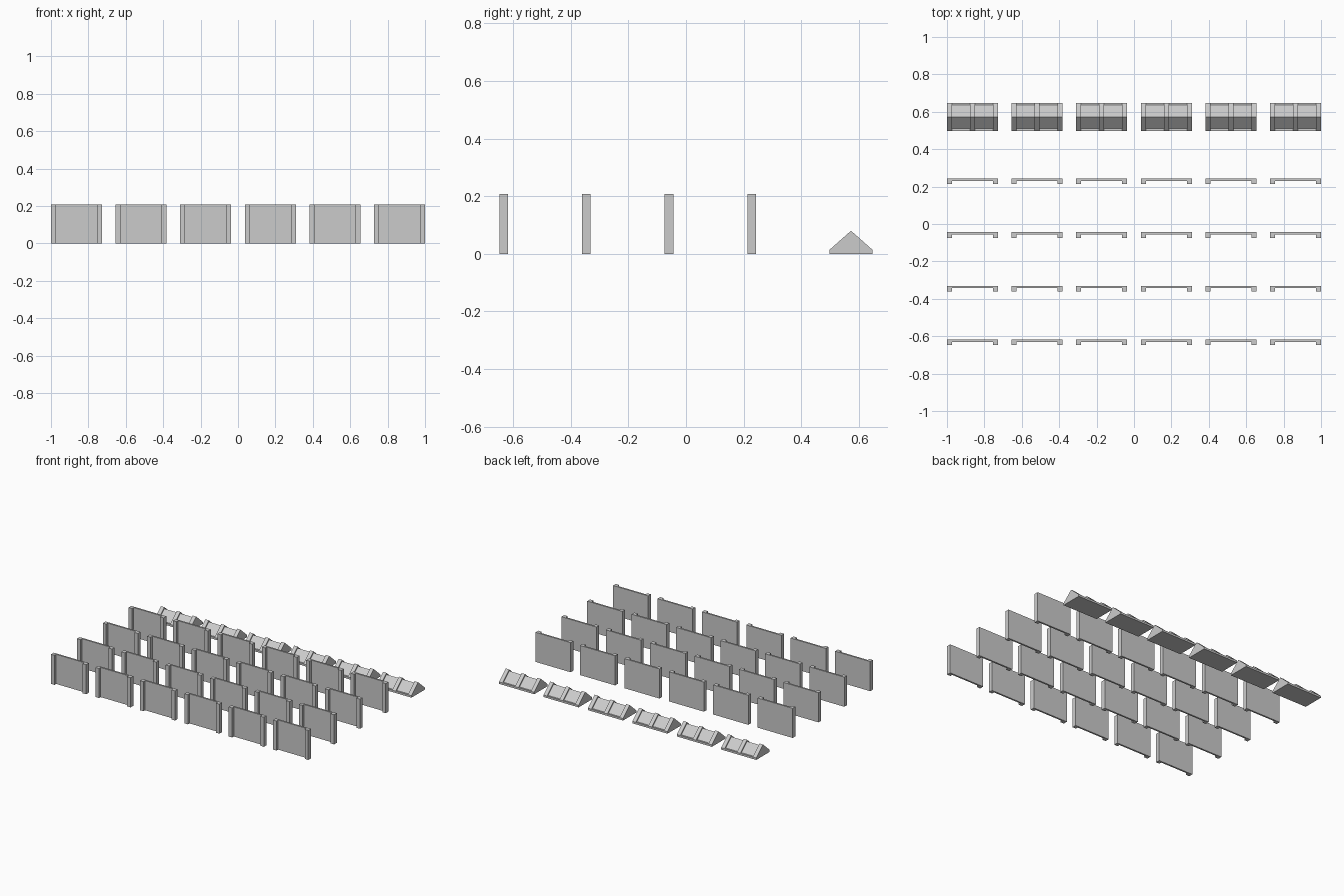
import bpy
import bmesh
from mathutils import Vector

cube = bpy.data.objects.get("Cube")
if cube:
    bpy.data.objects.remove(cube, do_unlink=True)

# One plain grey for everything
GREY = (0.6, 0.6, 0.6, 1.0)
grey = bpy.data.materials.new("plain grey")
grey.use_nodes = True
grey.diffuse_color = GREY
grey.node_tree.nodes["Principled BSDF"].inputs["Base Color"].default_value = GREY

COLUMNS, ROWS = 6, 4
WIDTH, WALL_HEIGHT = 0.273, 0.208
POST = 0.027                      # width of posts and ribs
WALL_DEPTH, SHEET = 0.03, 0.012
ROOF_DEPTH, RIDGE, EAVE = 0.149, 0.08, 0.014
LEDGE = 0.012                     # flat strip in front of each recessed slope
PITCH_X = (2 - WIDTH) / (COLUMNS - 1)
PITCH_Y = 0.287
FRONT, ROOF_Y = -0.648, 0.573


def prism(bm, outline, offset):
    """Close an outline and sweep it along an offset."""
    face = bm.faces.new([bm.verts.new(p) for p in outline])
    swept = bmesh.ops.extrude_face_region(bm, geom=[face], use_keep_orig=True)
    moved = [g for g in swept["geom"] if isinstance(g, bmesh.types.BMVert)]
    bmesh.ops.translate(bm, verts=moved, vec=Vector(offset))


def finish(bm, name):
    bmesh.ops.recalc_face_normals(bm, faces=bm.faces)
    mesh = bpy.data.meshes.new(name)
    bm.to_mesh(mesh)
    bm.free()
    mesh.materials.append(grey)
    return mesh


def place(mesh, name, x, y):
    obj = bpy.data.objects.new(name, mesh)
    obj.location = (x, y, 0)
    bpy.context.collection.objects.link(obj)


# Wall: a thin sheet with a post at each end, drawn as a channel in plan
half = WIDTH / 2
inner = half - POST
back, front = WALL_DEPTH / 2, -WALL_DEPTH / 2
web = back - SHEET
channel = [(-half, front), (-inner, front), (-inner, web), (inner, web),
           (inner, front), (half, front), (half, back), (-half, back)]
bm = bmesh.new()
prism(bm, [(x, y, 0) for x, y in channel], (0, 0, WALL_HEIGHT))
wall = finish(bm, "wall")

# Roof: three full-height ribs with two recessed slopes between them
eave_y = ROOF_DEPTH / 2
low_y = eave_y - LEDGE
low_ridge = RIDGE - LEDGE * (RIDGE - EAVE) / eave_y
rib = [(-eave_y, 0), (eave_y, 0), (eave_y, EAVE), (0, RIDGE), (-eave_y, EAVE)]
slope = [(-eave_y, 0), (eave_y, 0), (eave_y, EAVE), (low_y, EAVE),
         (0, low_ridge), (-low_y, EAVE), (-eave_y, EAVE)]
bm = bmesh.new()
for x in (-half, -POST / 2, inner):
    prism(bm, [(x, y, z) for y, z in rib], (POST, 0, 0))
span = inner - POST / 2
for x in (-inner, POST / 2):
    prism(bm, [(x, y, z) for y, z in slope], (span, 0, 0))
roof = finish(bm, "roof")

# Set out the walls in rows, with the roofs behind
for col in range(COLUMNS):
    x = -1 + half + col * PITCH_X
    for row in range(ROWS):
        y = FRONT + WALL_DEPTH / 2 + row * PITCH_Y
        place(wall, f"wall_{row + 1}_{col + 1}", x, y)
    place(roof, f"roof_{col + 1}", x, ROOF_Y)
